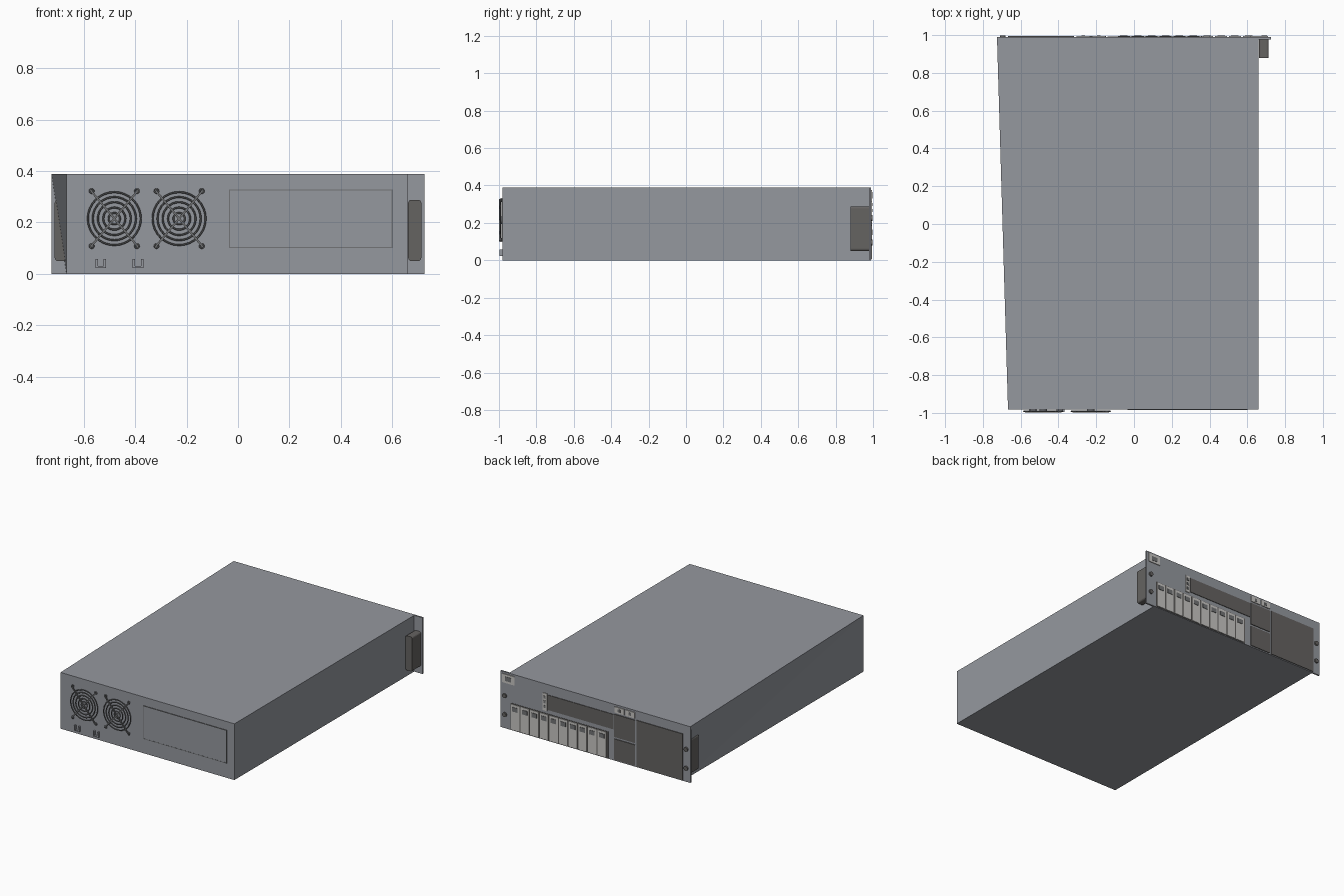
import bpy, bmesh, math
from mathutils import Vector

if "Cube" in bpy.data.objects:
    bpy.data.objects.remove(bpy.data.objects["Cube"])


def mat(name, r, g, b):
    m = bpy.data.materials.new(name)
    m.diffuse_color = (r, g, b, 1)
    m.use_nodes = True
    m.node_tree.nodes["Principled BSDF"].inputs["Base Color"].default_value = m.diffuse_color
    return m


GREY = mat("case grey", .30, .315, .345)
DARK = mat("dark grey plastic", .13, .125, .12)
LIGHT = mat("light grey plastic", .58, .57, .55)
WIRE = mat("wire grey", .17, .175, .18)


def make(name, bm, material, smooth=False):
    bmesh.ops.recalc_face_normals(bm, faces=bm.faces)
    me = bpy.data.meshes.new(name)
    bm.to_mesh(me)
    bm.free()
    me.materials.append(material)
    ob = bpy.data.objects.new(name, me)
    bpy.context.collection.objects.link(ob)
    if smooth:
        bpy.context.view_layer.objects.active = ob
        ob.select_set(True)
        bpy.ops.object.shade_smooth_by_angle()
        ob.select_set(False)
    return ob


def add_box(bm, x0, x1, y0, y1, z0, z1):
    vs = bmesh.ops.create_cube(bm, size=1)["verts"]
    for v in vs:
        v.co = Vector((x0 + (v.co.x + .5) * (x1 - x0), y0 + (v.co.y + .5) * (y1 - y0),
                       z0 + (v.co.z + .5) * (z1 - z0)))
    return vs


def boxes(name, material, *dims):
    bm = bmesh.new()
    for d in dims:
        add_box(bm, *d)
    return make(name, bm, material)


def add_ring(bm, cx, cy, cz, r, t, seg=32, sides=6):
    # torus lying in the xz plane
    loops = []
    for i in range(seg):
        a = 2 * math.pi * i / seg
        loops.append([bm.verts.new((cx + (r + t * math.cos(b)) * math.cos(a), cy + t * math.sin(b),
                                    cz + (r + t * math.cos(b)) * math.sin(a)))
                      for b in (2 * math.pi * k / sides for k in range(sides))])
    for i in range(seg):
        p, q = loops[i], loops[(i + 1) % seg]
        for k in range(sides):
            bm.faces.new((p[k], q[k], q[(k + 1) % sides], p[(k + 1) % sides]))


def add_disc(bm, cx, cz, r, y0, y1, seg=20):
    vs = bmesh.ops.create_cone(bm, cap_ends=True, segments=seg, radius1=r, radius2=r,
                               depth=abs(y1 - y0))["verts"]
    for v in vs:
        v.co = Vector((cx + v.co.x, (y0 + y1) / 2 + v.co.z, cz + v.co.y))


# case, its upper left edge runs out to the edge of the faceplate
H, W = .388, .66
bm = bmesh.new()
for v in add_box(bm, -.667, W, -.982, .98, 0, H):
    if v.co.x < 0 and v.co.y > 0 and v.co.z > .1:
        v.co.x = -.725
bmesh.ops.triangulate(bm, faces=[f for f in bm.faces if f.calc_center_median().x < -.6])
make("case", bm, GREY)

# faceplate with rack ears
boxes("faceplate", GREY, (-.725, .725, .978, .989, 0, H))

# rounded handles behind the ears
for side, label in ((1, "right"), (-1, "left")):
    bm = bmesh.new()
    vs = add_box(bm, .662, .713, .88, .978, .05, .288)
    edges = [e for e in bm.edges if abs(e.verts[0].co.y - e.verts[1].co.y) > .05]
    bmesh.ops.bevel(bm, geom=edges, offset=.012, segments=4, profile=.5, affect='EDGES')
    for v in bm.verts:
        v.co.x *= side
    make(label + "_handle", bm, DARK)

# ear screws
bm = bmesh.new()
for x in (.69, -.695):
    for z in (.095, .225):
        add_disc(bm, x, z, .015, .988, .998)
make("ear_screws", bm, DARK, True)

# ten drive trays with latches
P = .989
trays, latches, grips = [], [], []
for i in range(10):
    x1 = .64 - i * .0735
    x0 = x1 - .064
    trays.append((x0, x1, P - .002, P + .006, .008, .182))
    latches.append((x0 + .012, x1 - .012, P, P + .009, .135, .165))
    grips.append((x0 + .027, x1 - .027, P, P + .008, .03, .10))
boxes("drive_bay", DARK, (-.10, .646, P - .002, P + .002, .003, .187))
boxes("drive_trays", LIGHT, *trays)
boxes("tray_latches", WIRE, *latches)

# upper media slot, its switch strip and badge plate
boxes("media_slot", DARK, (-.14, .36, P - .002, P + .004, .215, .318))
boxes("switch_strip", LIGHT, (.365, .40, P - .002, P + .005, .205, .325))
boxes("switch_buttons", WIRE, *[(.375, .39, P, P + .008, z, z + .018) for z in (.225, .257, .289)])
boxes("badge_plate", LIGHT, (.615, .71, P - .002, P + .005, .315, .375))
boxes("badge_inset", WIRE, (.64, .685, P, P + .007, .33, .36))

# middle column: two light tabs above two dark bays
boxes("column_tabs", LIGHT, (-.222, -.15, P - .002, P + .006, .335, .375),
      (-.305, -.233, P - .002, P + .006, .335, .375))
boxes("tab_marks", WIRE, (-.195, -.177, P, P + .008, .345, .365), (-.278, -.26, P, P + .008, .345, .365))
boxes("column_bays", DARK, (-.305, -.148, P - .002, P + .005, .165, .322),
      (-.305, -.148, P - .002, P + .005, .008, .152))

# large dark cover
boxes("large_cover", DARK, (-.668, -.318, P - .002, P + .005, .006, .325))

# fan grilles: rings, crossed wires and feet
for n, cx in enumerate((-.481, -.229), 1):
    cz = .215
    bm = bmesh.new()
    for r in (.022, .043, .064, .084, .103):
        add_ring(bm, cx, -.991, cz, r, .0035)
    for a in (50, -50):
        for v in add_box(bm, -.145, .145, -.999, -.993, -.004, .004):
            c, s = math.cos(math.radians(a)), math.sin(math.radians(a))
            x, z = v.co.x, v.co.z
            v.co.x, v.co.z = cx + x * c - z * s, cz + x * s + z * c
    for sx in (-1, 1):
        for sz in (-1, 1):
            add_ring(bm, cx + sx * .088, -.989, cz + sz * .107, .008, .003, 12)
    make("fan_grille_%d" % n, bm, WIRE, True)
    bm = bmesh.new()
    add_disc(bm, cx, cz, .02, -.989, -.98)
    make("fan_hub_%d" % n, bm, GREY, True)

# rear vent panel
boxes("rear_vent", GREY, (-.03, .597, -.985, -.98, .102, .327))
boxes("vent_frame", WIRE, (-.035, .602, -.986, -.98, .325, .329), (-.035, .602, -.986, -.98, .1, .104),
      (-.035, -.031, -.986, -.98, .1, .329), (.598, .602, -.986, -.98, .1, .329))

# cable staples
for n, cx in enumerate((-.534, -.389), 1):
    boxes("cable_staple_%d" % n, GREY, (cx - .021, cx + .021, -.996, -.98, .022, .03),
          (cx - .021, cx - .011, -.996, -.98, .03, .058), (cx + .011, cx + .021, -.996, -.98, .03, .058))
